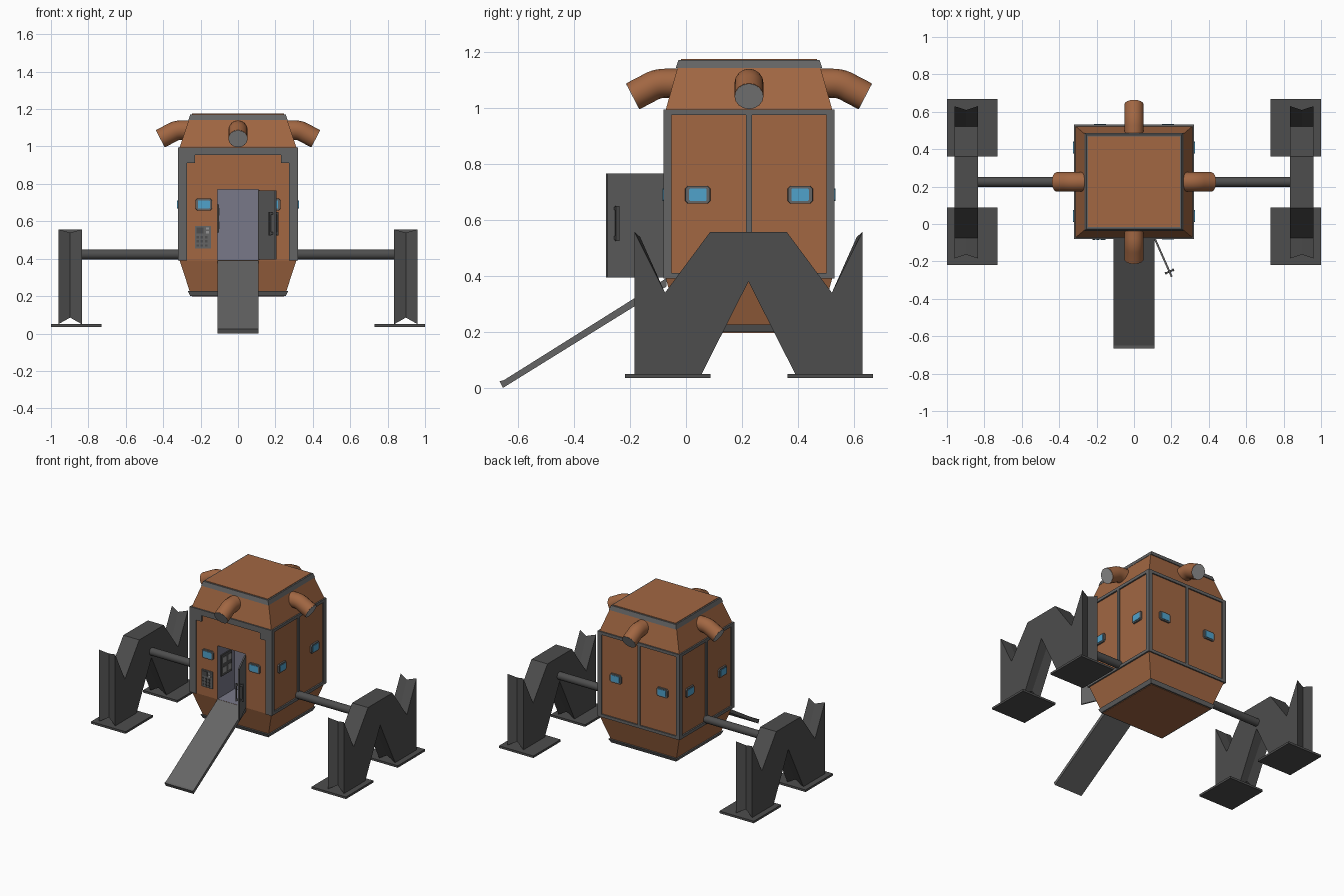
import bpy, bmesh, math
from mathutils import Matrix, Vector

if "Cube" in bpy.data.objects:
    bpy.data.objects.remove(bpy.data.objects["Cube"])

CY = 0.225                      # body centre in y


def mat(name, r, g, b):
    m = bpy.data.materials.new(name)
    m.diffuse_color = (r, g, b, 1)
    m.use_nodes = True
    m.node_tree.nodes["Principled BSDF"].inputs["Base Color"].default_value = m.diffuse_color
    return m


RUST = mat("rust_paint", 0.36, 0.135, 0.055)
GREY = mat("frame_grey", 0.13, 0.13, 0.13)
DARK = mat("dark_metal", 0.075, 0.075, 0.075)
GLASS = mat("window_blue", 0.08, 0.36, 0.6)
LINER = mat("chamber_liner", 0.19, 0.19, 0.25)
PALE = mat("pipe_end", 0.3, 0.3, 0.3)


def finish(name, bm, material, matrix=Matrix()):
    bmesh.ops.recalc_face_normals(bm, faces=bm.faces)
    me = bpy.data.meshes.new(name)
    bm.to_mesh(me)
    bm.free()
    me.transform(matrix)
    me.materials.append(material)
    ob = bpy.data.objects.new(name, me)
    bpy.context.collection.objects.link(ob)
    return ob


def loft(name, loops, material, matrix=Matrix()):
    """Skin a list of equal-length closed loops and cap both ends."""
    bm = bmesh.new()
    rows = [[bm.verts.new(p) for p in loop] for loop in loops]
    n = len(rows[0])
    for a, b in zip(rows, rows[1:]):
        for i in range(n):
            j = (i + 1) % n
            bm.faces.new((a[i], a[j], b[j], b[i]))
    bm.faces.new(rows[0])
    bm.faces.new(rows[-1])
    return finish(name, bm, material, matrix)


def rect(hx, hy, z):
    return [(-hx, CY - hy, z), (hx, CY - hy, z), (hx, CY + hy, z), (-hx, CY + hy, z)]


def boxes(name, parts, material, matrix=Matrix()):
    """One object from several (x0, x1, y0, y1, z0, z1) boxes."""
    bm = bmesh.new()
    for x0, x1, y0, y1, z0, z1 in parts:
        m = Matrix.Translation(((x0 + x1) / 2, (y0 + y1) / 2, (z0 + z1) / 2))
        m = m @ Matrix.Diagonal((x1 - x0, y1 - y0, z1 - z0, 1))
        bmesh.ops.create_cube(bm, size=1, matrix=m)
    return finish(name, bm, material, matrix)


def cylinder(name, p, q, r, material, seg=24, matrix=Matrix()):
    p, q = Vector(p), Vector(q)
    bm = bmesh.new()
    m = Matrix.Translation((p + q) / 2) @ (q - p).to_track_quat('Z', 'Y').to_matrix().to_4x4()
    bmesh.ops.create_cone(bm, cap_ends=True, segments=seg, radius1=r, radius2=r,
                          depth=(q - p).length, matrix=m)
    ob = finish(name, bm, material, matrix)
    smooth(ob)
    return ob


def smooth(ob):
    bpy.ops.object.select_all(action='DESELECT')
    bpy.context.view_layer.objects.active = ob
    ob.select_set(True)
    bpy.ops.object.shade_smooth_by_angle(angle=math.radians(35))


# Hull with the entry chamber cut out of the front
hull = loft("hull", [rect(0.258, 0.25, 0.21), rect(0.258, 0.25, 0.225), rect(0.312, 0.297, 0.39),
                     rect(0.312, 0.297, 0.995), rect(0.262, 0.255, 1.145)], RUST)
hull.data.materials.append(LINER)
cutter = boxes("chamber_cutter", [(-0.11, 0.11, -0.3, 0.12, 0.392, 0.77)], LINER)
cutter.hide_render = True
cutter.display_type = 'WIRE'
cut = hull.modifiers.new("chamber", 'BOOLEAN')
cut.operation = 'DIFFERENCE'
cut.object = cutter
cut.solver = 'EXACT'
cut.material_mode = 'TRANSFER'

# Roof and base slabs
loft("roof_rim", [rect(0.265, 0.262, 1.142), rect(0.255, 0.252, 1.172)], GREY)
loft("roof_plate", [rect(0.245, 0.242, 1.16), rect(0.245, 0.242, 1.175)], RUST)
loft("base_rim", [rect(0.255, 0.25, 0.2), rect(0.268, 0.262, 0.226)], GREY)
loft("base_plate", [rect(0.245, 0.24, 0.197), rect(0.245, 0.24, 0.215)], RUST)

# Four sides: local frame has the wall facing -y around the origin
for k, side in enumerate(("front", "right", "back", "left")):
    turn = Matrix.Translation((0, CY, 0)) @ Matrix.Rotation(k * math.pi / 2, 4, 'Z')
    d, w = (0.306, 0.322) if k % 2 == 0 else (0.322, 0.306)
    y0, y1 = -d, -d + 0.03
    if side == "front":
        bars = [(-w, w, y0, y1, 0.955, 0.995)]
        for s in (-1, 1):
            a, b, c = sorted((s * w, s * 0.274)), sorted((s * 0.276, s * 0.23)), s
            bars += [(*a, y0, y1, 0.39, 0.96), (*b, y0, y1, 0.912, 0.96)]
    else:
        e = w - 0.028
        bars = [(-w, -e, y0, y1, 0.39, 0.995), (e, w, y0, y1, 0.39, 0.995),
                (-0.01, 0.01, y0, y1, 0.4, 0.985),
                (-e, e, y0, y1, 0.974, 0.995), (-e, e, y0, y1, 0.39, 0.411)]
    boxes(side + "_frame", bars, GREY, turn)

    # Windows: chamfered surround and glass
    for s in (-1, 1):
        def outline(hx, hz, c, y):
            pts = [(hx, hz - c), (hx - c, hz), (c - hx, hz), (-hx, hz - c),
                   (-hx, c - hz), (c - hx, -hz), (hx - c, -hz), (hx, c - hz)]
            return [(s * 0.183 + px, y, 0.69 + pz) for px, pz in pts]
        loft(side + "_window_frame", [outline(0.046, 0.033, 0.01, -d + 0.02),
                                      outline(0.044, 0.031, 0.01, -d)], GREY, turn)
        loft(side + "_window_glass", [outline(0.032, 0.022, 0.004, -d + 0.01),
                                      outline(0.032, 0.022, 0.004, -d - 0.003)], GLASS, turn)

    # Bent exhaust pipe
    path = [(0, -0.2, 1.088), (0, -0.30, 1.088)]
    for i in range(1, 7):
        t = math.radians(33) * i / 6
        path.append((0, -0.30 - 0.11 * math.sin(t), 1.088 - 0.11 * (1 - math.cos(t))))
    path.append((0, -0.414, 1.042))
    cu = bpy.data.curves.new(side + "_pipe", 'CURVE')
    cu.dimensions = '3D'
    cu.bevel_depth = 0.052
    cu.bevel_resolution = 6
    cu.use_fill_caps = True
    sp = cu.splines.new('POLY')
    sp.points.add(len(path) - 1)
    for pt, co in zip(sp.points, path):
        pt.co = (*co, 1)
    cu.materials.append(RUST)
    pipe = bpy.data.objects.new(side + "_pipe", cu)
    pipe.matrix_world = turn
    bpy.context.collection.objects.link(pipe)
    a = Vector(path[-1])
    ax = (a - Vector(path[-2])).normalized()
    cylinder(side + "_pipe_end", a - ax * 0.004, a + ax * 0.002, 0.05, PALE, matrix=turn)

# Legs: M-shaped profile with a shallow groove, pads and a support rod
outer = [(-0.407, 0.557), (-0.298, 0.34), (-0.137, 0.557), (0.137, 0.557), (0.298, 0.34), (0.407, 0.557),
         (0.407, 0.05), (0.167, 0.05), (0, 0.38), (-0.167, 0.05), (-0.407, 0.05)]
inner = []
for y, z in outer:
    if abs(y) > 0.4:
        y *= 0.95
        z -= 0.018 if z > 0.5 else 0
    inner.append((y, 0.085 if z < 0.1 else z))
for s, side in ((-1, "left"), (1, "right")):
    loft(side + "_leg", [[(s * x, CY - 0.002 + y, z) for y, z in prof]
                         for x, prof in ((0.835, outer), (0.8975, inner), (0.96, outer))], DARK)
    x0, x1 = sorted((s * 0.73, s * 1.0))
    boxes(side + "_foot_pads", [(x0, x1, -0.218, 0.088, 0.035, 0.05),
                                (x0, x1, 0.362, 0.668, 0.035, 0.05)], DARK)
    cylinder(side + "_support_rod", (s * 0.29, CY, 0.423), (s * 0.85, CY, 0.423), 0.027, DARK, 16)

# Entry ramp
loft("ramp", [[(x, -0.07, 0.392), (x, -0.65, 0.028), (x, -0.666, 0.024), (x, -0.654, 0.0),
               (x, -0.07, 0.362)] for x in (-0.11, 0.11)], GREY)

# Open door, built along +x from its hinge
hinge = Matrix.Translation((0.112, -0.08, 0)) @ Matrix.Rotation(math.radians(-66), 4, 'Z')
boxes("door", [(0, 0.222, -0.005, 0.005, 0.395, 0.765)], GREY, hinge)
grips = []
for a, b in ((0.005, 0.022), (-0.022, -0.005)):
    grips += [(0.186, 0.196, a, b, 0.53, 0.542), (0.186, 0.196, a, b, 0.635, 0.647)]
grips += [(0.184, 0.198, 0.018, 0.026, 0.525, 0.65), (0.184, 0.198, -0.026, -0.018, 0.525, 0.65)]
boxes("door_handles", grips, DARK, hinge)

# Control panels beside the door and inside the chamber
boxes("keypad_plate", [(-0.23, -0.145, -0.08, -0.06, 0.455, 0.575)], GREY)
boxes("keypad_buttons", [(x, x + 0.014, -0.085, -0.075, z, z + 0.013)
                         for x in (-0.223, -0.2, -0.177) for z in (0.464, 0.486, 0.508)]
      + [(-0.222, -0.185, -0.084, -0.075, 0.535, 0.568)], DARK)
boxes("keypad_lights", [(-0.172, -0.155, -0.085, -0.075, z, z + 0.013) for z in (0.535, 0.555)], PALE)
boxes("chamber_panel", [(-0.112, -0.102, -0.04, 0.08, 0.54, 0.69)], DARK)
boxes("chamber_screens", [(-0.104, -0.099, y, y + 0.04, z, z + 0.04)
                          for y in (-0.025, 0.03) for z in (0.56, 0.63)], PALE)
